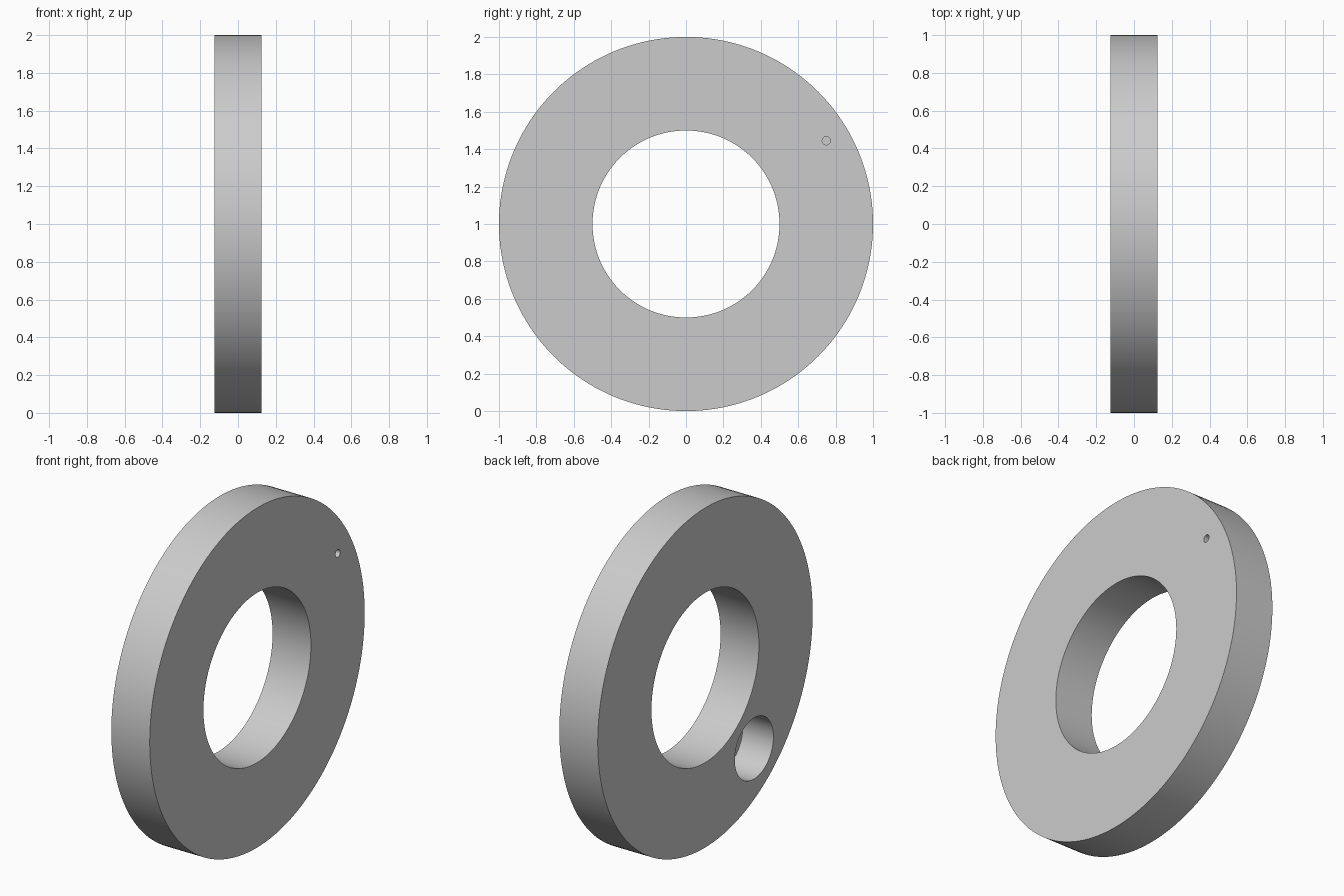
import bpy
from math import pi, radians

if "Cube" in bpy.data.objects:
    bpy.data.objects.remove(bpy.data.objects["Cube"])

HALF = 0.125  # half the ring thickness


def x_cylinder(name, radius, x0, x1, y, z, sides):
    """Cylinder lying along x from x0 to x1."""
    bpy.ops.mesh.primitive_cylinder_add(
        vertices=sides, radius=radius, depth=x1 - x0,
        location=((x0 + x1) / 2, y, z), rotation=(0, pi / 2, 0))
    obj = bpy.context.object
    obj.name = name
    bpy.ops.object.transform_apply(location=True, rotation=True, scale=True)
    return obj


def cut(target, cutter):
    mod = target.modifiers.new(cutter.name, 'BOOLEAN')
    mod.operation = 'DIFFERENCE'
    mod.solver = 'EXACT'
    mod.object = cutter
    bpy.context.view_layer.objects.active = target
    bpy.ops.object.modifier_apply(modifier=mod.name)
    bpy.data.objects.remove(cutter, do_unlink=True)


# Upright flat ring
ring = x_cylinder("ring", 1.0, -HALF, HALF, 0, 1, 160)

# Centre opening, large blind hole on the left face, pin hole on the right face
cut(ring, x_cylinder("centre_opening", 0.5, -0.3, 0.3, 0, 1, 128))
cut(ring, x_cylinder("large_blind_hole", 0.18, -0.3, 0.075, -0.455, 0.41, 64))
cut(ring, x_cylinder("pin_hole", 0.022, 0.025, 0.3, 0.75, 1.445, 32))

# Smooth walls with crisp rims
bpy.ops.object.select_all(action='DESELECT')
ring.select_set(True)
bpy.context.view_layer.objects.active = ring
bpy.ops.object.shade_smooth_by_angle(angle=radians(30))
